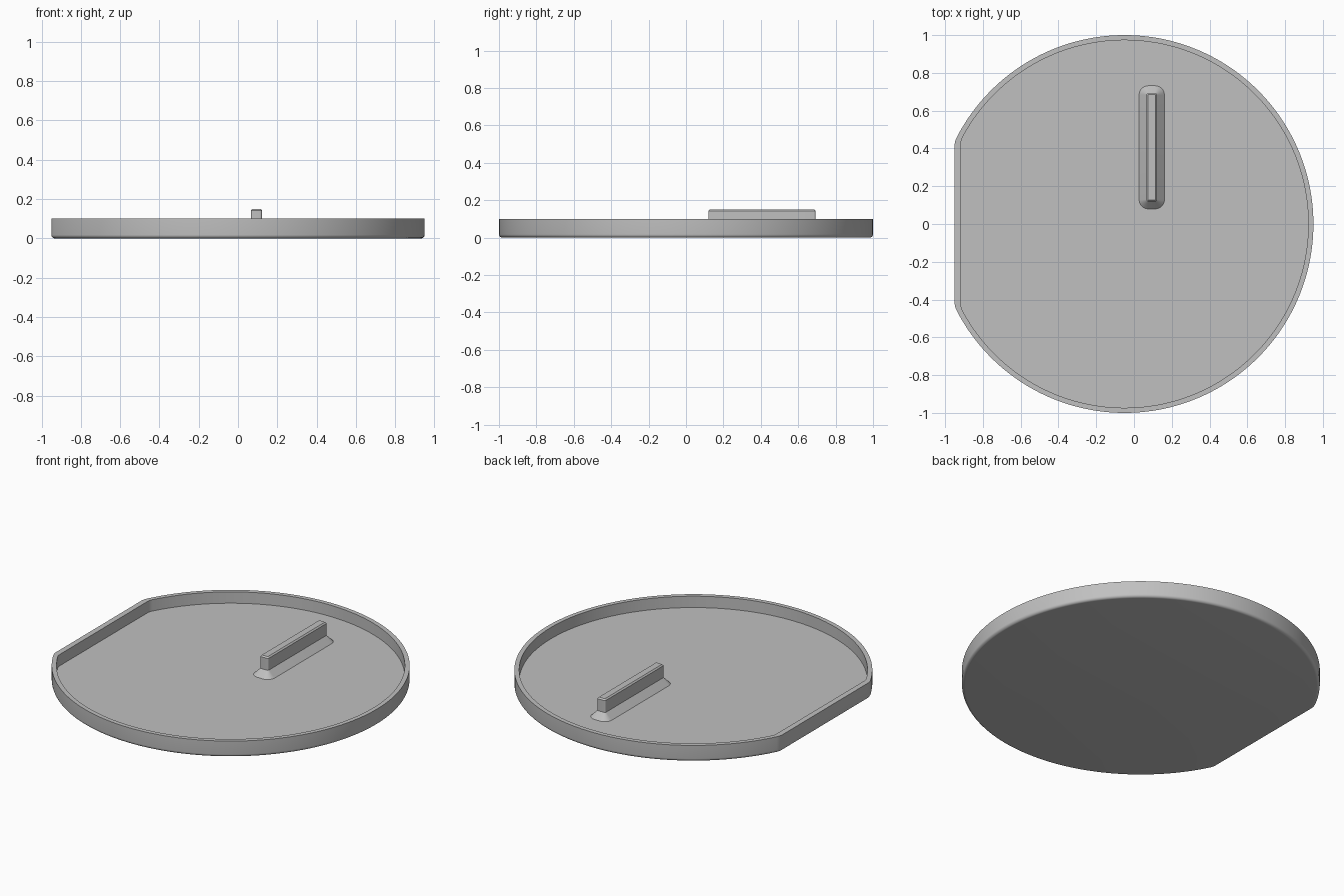
import bpy, bmesh
from math import sin, cos, pi, sqrt, atan2, radians

cube = bpy.data.objects.get("Cube")
if cube:
    bpy.data.objects.remove(cube, do_unlink=True)

grey = bpy.data.materials.new("plain grey")
grey.use_nodes = True
grey.diffuse_color = (0.53, 0.53, 0.53, 1)
grey.node_tree.nodes["Principled BSDF"].inputs["Base Color"].default_value = grey.diffuse_color


def arc(cx, cy, r, a0, a1, n):
    """Points along a circular arc, both ends included."""
    steps = [a0 + (a1 - a0) * i / n for i in range(n + 1)]
    return [(cx + r * cos(a), cy + r * sin(a)) for a in steps]


def cut_disc(radius, flat, corner):
    """Circle cut by a straight edge at x = -flat, with rounded corners."""
    cx = -flat + corner
    cy = sqrt((radius - corner) ** 2 - cx ** 2)
    a = atan2(cy, cx)
    pts = arc(0, 0, radius, -a, a, 180)
    pts += arc(cx, cy, corner, a, pi, 8)[1:]
    pts += arc(cx, -cy, corner, pi, 2 * pi - a, 8)[:-1]
    return [(x - 0.05, y) for x, y in pts]


def round_rect(cx, cy, hx, hy, r):
    """Rounded rectangle outline."""
    pts = []
    for k, (sx, sy) in enumerate([(1, 1), (-1, 1), (-1, -1), (1, -1)]):
        pts += arc(cx + sx * (hx - r), cy + sy * (hy - r), r,
                   k * pi / 2, (k + 1) * pi / 2, 8)
    return pts


def skin(name, sections):
    """Join stacked outlines (points, z) with quads and cap both ends."""
    bm = bmesh.new()
    rings = [[bm.verts.new((x, y, z)) for x, y in pts] for pts, z in sections]
    n = len(rings[0])
    for lo, hi in zip(rings, rings[1:]):
        for i in range(n):
            j = (i + 1) % n
            bm.faces.new((lo[i], lo[j], hi[j], hi[i]))
    bm.faces.new(rings[0][::-1])
    bm.faces.new(rings[-1])
    mesh = bpy.data.meshes.new(name)
    bm.to_mesh(mesh)
    bm.free()
    mesh.materials.append(grey)
    obj = bpy.data.objects.new(name, mesh)
    bpy.context.collection.objects.link(obj)
    bpy.ops.object.select_all(action='DESELECT')
    obj.select_set(True)
    bpy.context.view_layer.objects.active = obj
    bpy.ops.object.shade_smooth_by_angle(angle=radians(30))
    return obj


# Shallow tray: rounded bottom edge, outer wall, rim, inner wall, floor
FLOOR, RIM, ROUND = 0.03, 0.1, 0.018
tray = []
for i in range(7):
    a = i / 6 * pi / 2
    d = ROUND * (1 - sin(a))
    tray.append((cut_disc(1 - d, 0.9 - d, 0.1 - d), ROUND * (1 - cos(a))))
inner = cut_disc(0.973, 0.866, 0.07)
tray += [(cut_disc(1, 0.9, 0.1), RIM), (inner, RIM), (inner, FLOOR)]
skin("tray", tray)

# Upright bar: sloped foot, straight sides, chamfered top
FOOT, CHAMFER, TOP = 0.039, 0.008, 0.15


def bar_outline(d):
    return round_rect(0.094, 0.406, 0.028 + d, 0.287 + d, 0.01 + d)


skin("bar", [(bar_outline(FOOT), FLOOR - 0.005),
             (bar_outline(FOOT), FLOOR),
             (bar_outline(0), FLOOR + FOOT),
             (bar_outline(0), TOP - CHAMFER),
             (bar_outline(-CHAMFER), TOP)])
